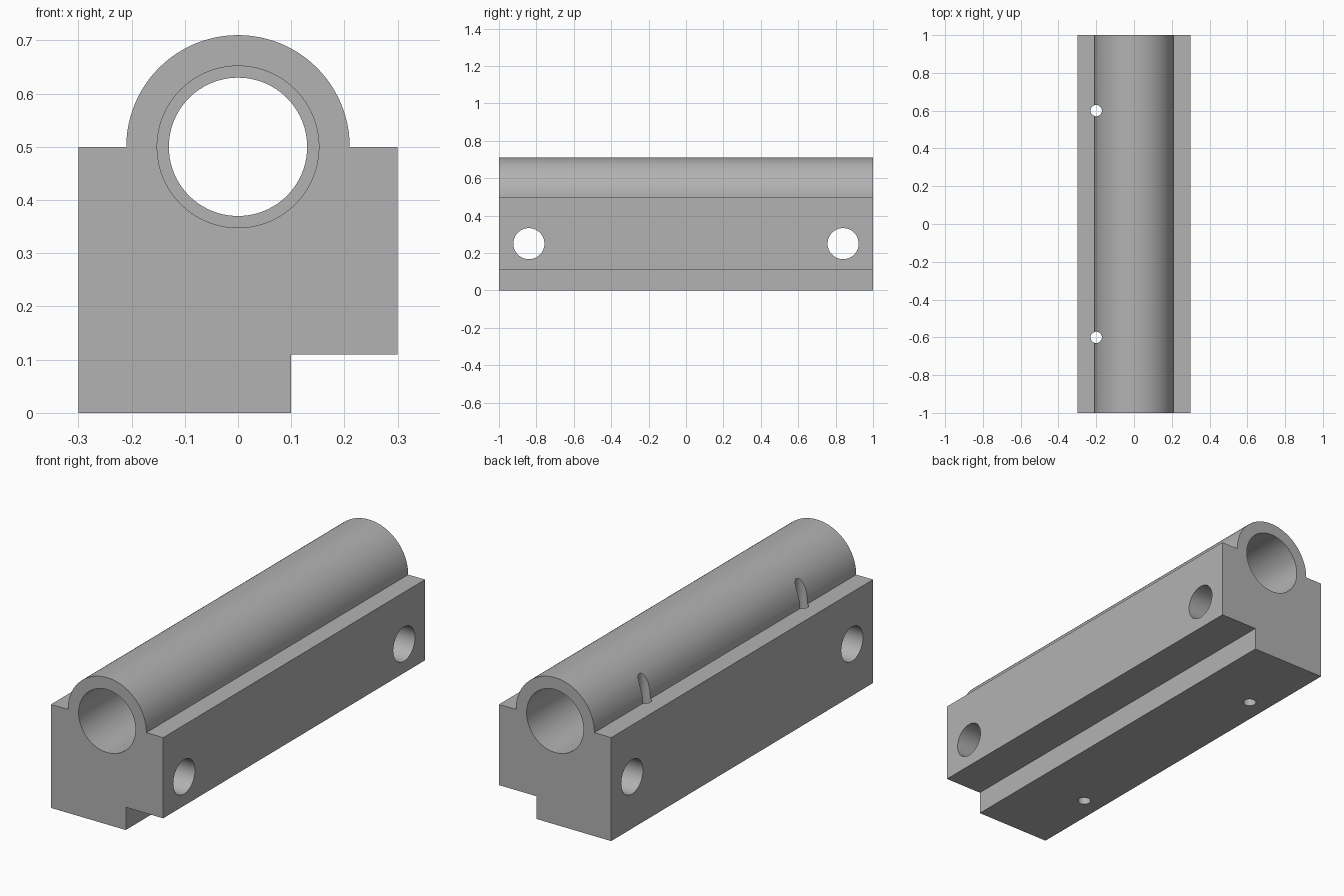
import bpy, bmesh, math
from mathutils import Matrix

cube = bpy.data.objects.get("Cube")
if cube:
    bpy.data.objects.remove(cube, do_unlink=True)

TUBE_Z, TUBE_R = 0.50, 0.21
BORE_R, SEAT_R, SEAT_DEPTH = 0.13, 0.152, 0.50

grey = bpy.data.materials.new("plain grey")
grey.use_nodes = True
colour = (0.448, 0.448, 0.448, 1)
grey.diffuse_color = colour
grey.node_tree.nodes["Principled BSDF"].inputs["Base Color"].default_value = colour


def add_object(name, bm):
    bmesh.ops.recalc_face_normals(bm, faces=bm.faces)
    mesh = bpy.data.meshes.new(name)
    bm.to_mesh(mesh)
    bm.free()
    mesh.materials.append(grey)
    obj = bpy.data.objects.new(name, mesh)
    bpy.context.collection.objects.link(obj)
    return obj


def drill(target, centre, axis, radius, length, sides=64):
    """Cut a round hole along one axis and discard the cutter."""
    turn = {"X": Matrix.Rotation(math.pi / 2, 4, "Y"),
            "Y": Matrix.Rotation(math.pi / 2, 4, "X"),
            "Z": Matrix.Identity(4)}[axis]
    bm = bmesh.new()
    bmesh.ops.create_cone(bm, cap_ends=True, segments=sides, radius1=radius,
                          radius2=radius, depth=length,
                          matrix=Matrix.Translation(centre) @ turn)
    cutter = add_object("hole_cutter", bm)
    cutter.hide_render = True
    mod = target.modifiers.new("hole", "BOOLEAN")
    mod.operation, mod.solver, mod.object = "DIFFERENCE", "EXACT", cutter
    bpy.context.view_layer.objects.active = target
    bpy.ops.object.modifier_apply(modifier=mod.name)
    bpy.data.objects.remove(cutter, do_unlink=True)


# Housing: stepped block with a round tube top, extruded lengthways
profile = [(-0.3, 0), (0.1, 0), (0.1, 0.11), (0.3, 0.11), (0.3, TUBE_Z)]
for i in range(49):
    a = math.pi * i / 48
    profile.append((TUBE_R * math.cos(a), TUBE_Z + TUBE_R * math.sin(a)))
profile.append((-0.3, TUBE_Z))

bm = bmesh.new()
face = bm.faces.new([bm.verts.new((x, -1, z)) for x, z in profile])
new = bmesh.ops.extrude_face_region(bm, geom=[face], use_keep_orig=True)["geom"]
bmesh.ops.translate(bm, vec=(0, 2, 0),
                    verts=[g for g in new if isinstance(g, bmesh.types.BMVert)])
housing = add_object("bearing_housing", bm)

# Lengthways bore with a wider bearing seat at each end
drill(housing, (0, 0, TUBE_Z), "Y", BORE_R, 2.2, 96)
for side in (-1, 1):
    drill(housing, (0, side * (1.1 - SEAT_DEPTH / 2), TUBE_Z), "Y",
          SEAT_R, SEAT_DEPTH + 0.2, 96)
    # Cross holes and upright screw holes
    drill(housing, (0, side * 0.84, 0.25), "X", 0.083, 1)
    drill(housing, (-0.2, side * 0.6, 0.4), "Z", 0.03, 1, 32)

bpy.ops.object.select_all(action="DESELECT")
housing.select_set(True)
bpy.context.view_layer.objects.active = housing
bpy.ops.object.shade_smooth_by_angle(angle=math.radians(30))
